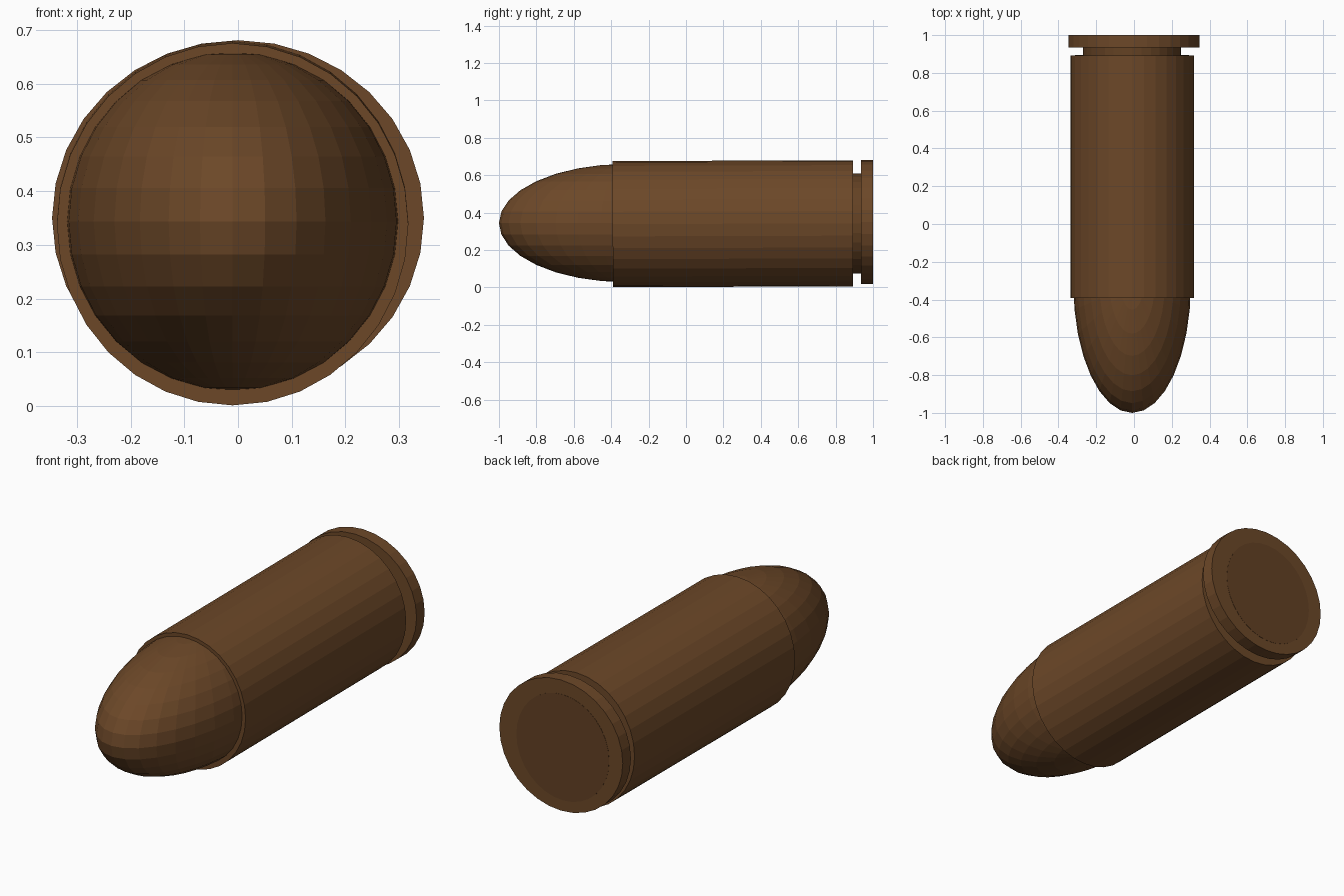
import bpy, math
from mathutils import Matrix

if "Cube" in bpy.data.objects:
    bpy.data.objects.remove(bpy.data.objects["Cube"])


def material(name, rgb):
    m = bpy.data.materials.new(name)
    m.diffuse_color = (*rgb, 1)
    m.use_nodes = True
    m.node_tree.nodes["Principled BSDF"].inputs["Base Color"].default_value = m.diffuse_color
    return m


bronze = material("bronze", (0.150, 0.064, 0.021))
dark_bronze = material("dark bronze", (0.125, 0.053, 0.017))


def cylinder(name, x, z, rx, rz, y0, y1, mat, tilt=0.0):
    """Flat-faced 32-sided elliptical cylinder lying along y."""
    bpy.ops.mesh.primitive_cylinder_add(vertices=32, radius=1, depth=1)
    ob = bpy.context.object
    ob.name = name
    ob.data.transform(Matrix.Rotation(math.radians(90), 4, 'X'))
    ob.data.transform(Matrix.Diagonal((rx, y1 - y0, rz, 1)))
    ob.rotation_euler.x = tilt
    ob.location = (x, (y0 + y1) / 2, z)
    ob.data.materials.append(mat)
    return ob


# main casing, very slightly tilted
cylinder("casing", -0.01, 0.3405, 0.327, 0.337, -0.392, 0.893, bronze, 0.003)

# rim at the back, slightly off the casing axis
cylinder("rim", 0.0, 0.35, 0.346, 0.331, 0.935, 1.0, bronze)

# narrow core: forms the groove and shows as the round disc in the rim
cylinder("groove_core", -0.01, 0.342, 0.26, 0.268, 0.87, 1.001, dark_bronze)

# stretched rounded tip
bpy.ops.mesh.primitive_uv_sphere_add(segments=32, ring_count=16, radius=1)
tip = bpy.context.object
tip.name = "tip"
tip.data.transform(Matrix.Diagonal((0.311, 0.68, 0.316, 1)))
tip.location = (-0.01, -0.32, 0.344)
tip.data.materials.append(bronze)
